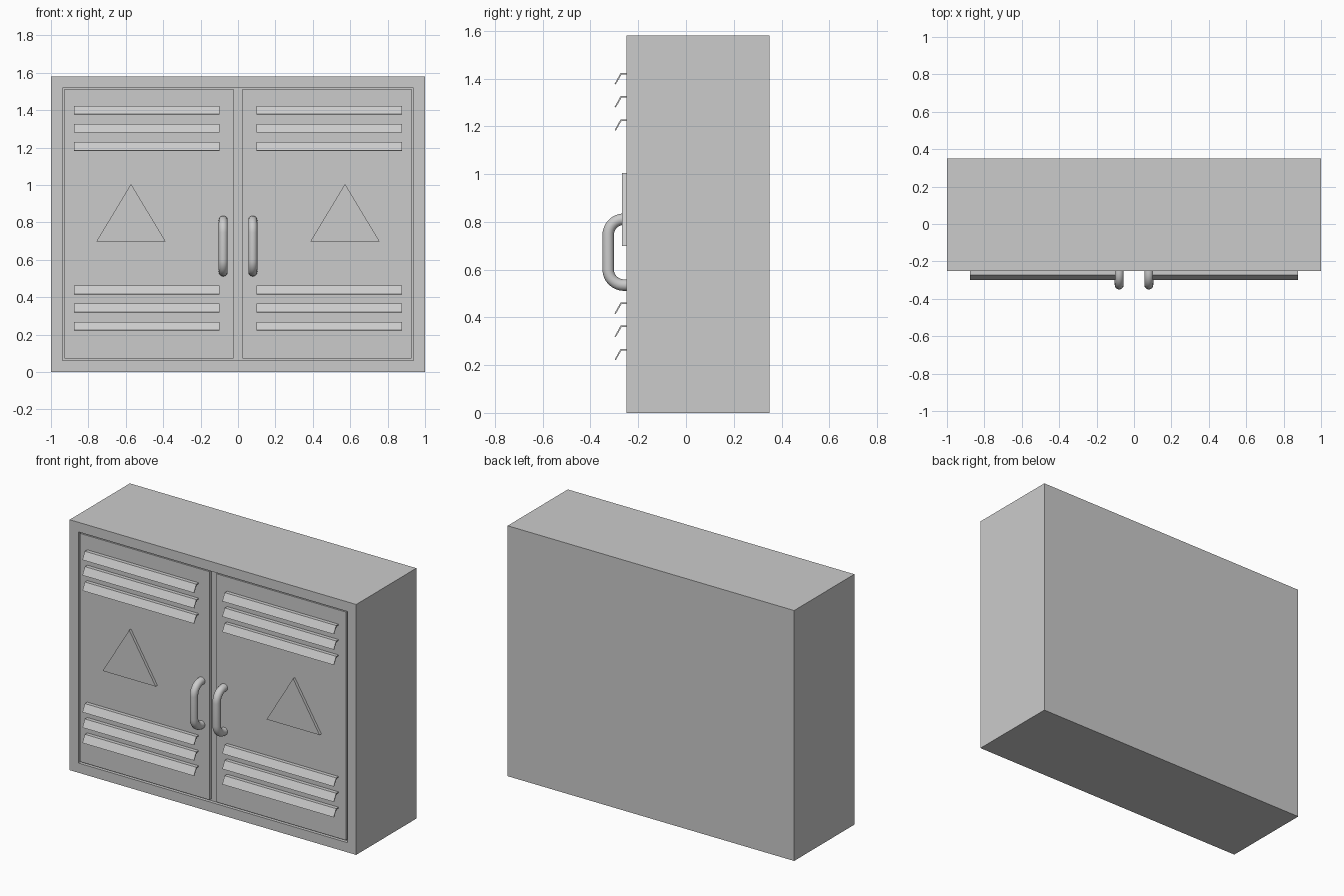
import bpy, bmesh, math
from mathutils import Vector

cube = bpy.data.objects.get("Cube")
if cube:
    bpy.data.objects.remove(cube, do_unlink=True)

W, H = 1.0, 1.58            # half width, height
FRONT, BACK = -0.25, 0.35
RECESS = 0.02

grey = bpy.data.materials.new("grey_metal")
grey.use_nodes = True
grey.diffuse_color = (0.6, 0.6, 0.6, 1)
grey.node_tree.nodes["Principled BSDF"].inputs["Base Color"].default_value = (0.6, 0.6, 0.6, 1)


def finish(bm, name):
    bmesh.ops.recalc_face_normals(bm, faces=bm.faces)
    mesh = bpy.data.meshes.new(name)
    bm.to_mesh(mesh)
    bm.free()
    mesh.materials.append(grey)
    obj = bpy.data.objects.new(name, mesh)
    bpy.context.collection.objects.link(obj)
    return obj


def prism(name, points, offset):
    """Extrude a closed outline of 3D points along an offset."""
    bm = bmesh.new()
    face = bm.faces.new([bm.verts.new(p) for p in points])
    ext = bmesh.ops.extrude_face_region(bm, geom=[face], use_keep_orig=True)
    moved = [g for g in ext["geom"] if isinstance(g, bmesh.types.BMVert)]
    bmesh.ops.translate(bm, verts=moved, vec=offset)
    return finish(bm, name)


def rect(x0, x1, z0, z1, y):
    return [(x0, y, z0), (x1, y, z0), (x1, y, z1), (x0, y, z1)]


# Cabinet body with a shallow recess behind the doors
bm = bmesh.new()
bmesh.ops.create_cube(bm, size=1)
for v in bm.verts:
    v.co = (v.co.x * 2 * W, BACK if v.co.y > 0 else FRONT, (v.co.z + 0.5) * H)
front = min(bm.faces, key=lambda f: f.calc_center_median().y)
bmesh.ops.inset_region(bm, faces=[front], thickness=0.061, use_even_offset=True)
ext = bmesh.ops.extrude_face_region(bm, geom=[front])
inner = [g for g in ext["geom"] if isinstance(g, bmesh.types.BMVert)]
bmesh.ops.translate(bm, verts=inner, vec=(0, RECESS, 0))
if front.is_valid:
    bmesh.ops.delete(bm, geom=[front], context="FACES_ONLY")
finish(bm, "cabinet_body")


def louvre(name, x0, x1, top):
    """Bent sheet: short flat lip, then a sloping blade."""
    t = 0.006
    outline = [(FRONT + 0.003, top), (-0.274, top), (-0.299, top - 0.045),
               (-0.294, top - 0.047), (-0.270, top - t), (FRONT + 0.003, top - t)]
    prism(name, [(x0, y, z) for y, z in outline], (x1 - x0, 0, 0))


def handle(name, x):
    """Round bar bent into a D shape."""
    r, y_in, y_out, lo, hi = 0.066, -0.26, -0.326, 0.535, 0.811
    path = [(FRONT + 0.01, hi)]
    for zc, start in ((hi - r, 90), (lo + r, 180)):
        for i in range(9):
            a = math.radians(start + i * 90 / 8)
            path.append((y_in + r * math.cos(a), zc + r * math.sin(a)))
    path.append((FRONT + 0.01, lo))
    pts = [Vector((x, y, z)) for y, z in path]
    sides, radius = 20, 0.024
    bm = bmesh.new()
    rings = []
    for i, p in enumerate(pts):
        tangent = (pts[min(i + 1, len(pts) - 1)] - pts[max(i - 1, 0)]).normalized()
        across = Vector((1, 0, 0))
        normal = tangent.cross(across)
        rings.append([bm.verts.new(p + radius * (across * math.cos(a) + normal * math.sin(a)))
                      for a in (math.tau * k / sides for k in range(sides))])
    for a, b in zip(rings, rings[1:]):
        for k in range(sides):
            n = (k + 1) % sides
            bm.faces.new((a[k], a[n], b[n], b[k]))
    bm.faces.new(rings[0])
    bm.faces.new(rings[-1])
    obj = finish(bm, name)
    bpy.ops.object.select_all(action="DESELECT")
    obj.select_set(True)
    bpy.context.view_layer.objects.active = obj
    bpy.ops.object.shade_smooth_by_angle(angle=math.radians(40))


# Doors with their louvres, raised triangle and handle
for side, s in (("left", 1), ("right", -1)):
    prism(f"{side}_door", rect(s * 0.024, s * 0.928, 0.073, 1.513, FRONT), (0, RECESS, 0))
    for group, top in (("upper", 1.423), ("lower", 0.462)):
        for i in range(3):
            louvre(f"{side}_{group}_louvre_{i + 1}", s * 0.099, s * 0.877, top - i * 0.097)
    triangle = [(s * 0.387, 0.698), (s * 0.757, 0.698), (s * 0.572, 1.005)]
    prism(f"{side}_triangle_plate", [(x, FRONT + 0.003, z) for x, z in triangle], (0, -0.021, 0))
    handle(f"{side}_handle", s * 0.079)
